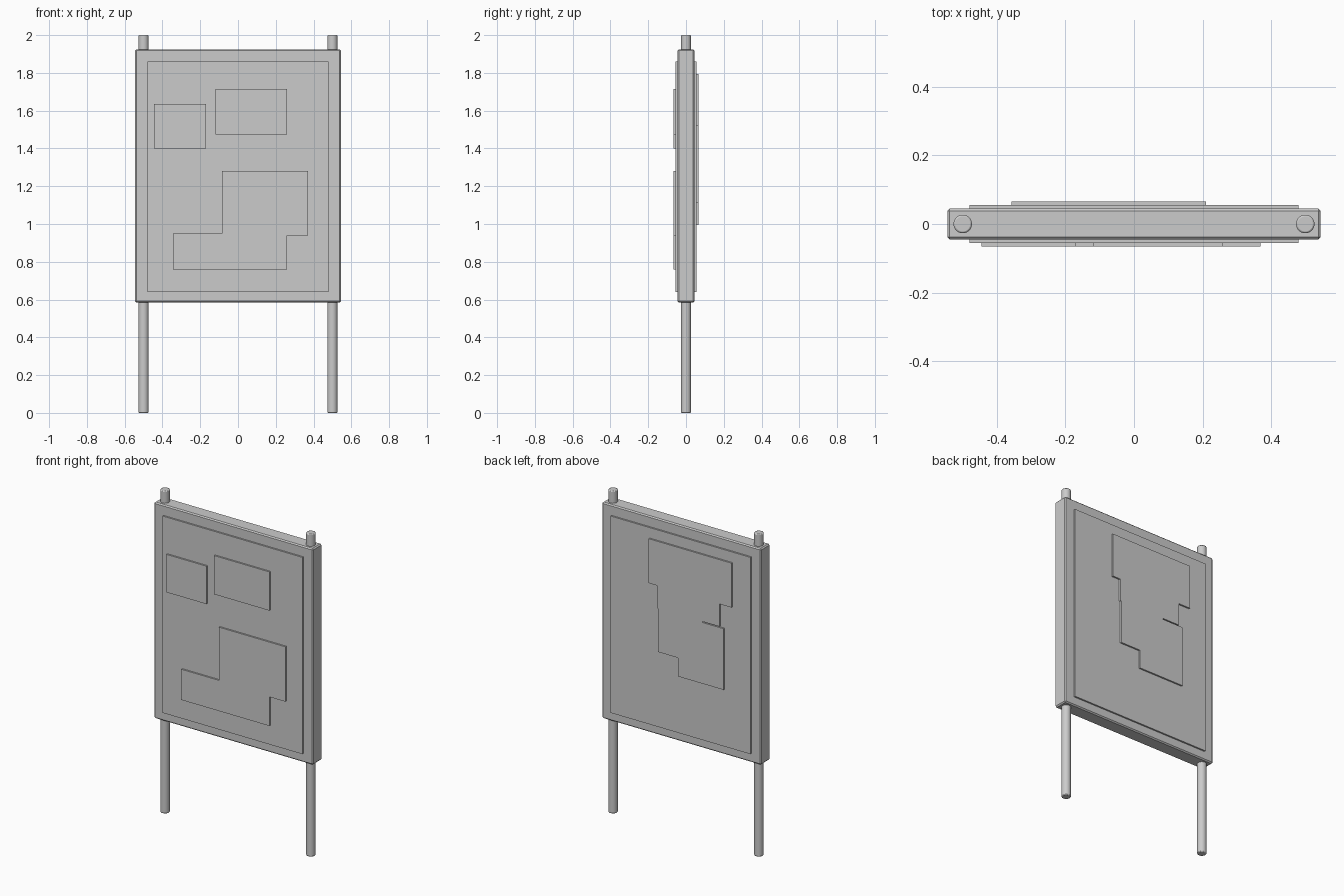
import bpy
import bmesh

if "Cube" in bpy.data.objects:
    bpy.data.objects.remove(bpy.data.objects["Cube"], do_unlink=True)

COLOUR = (0.6, 0.6, 0.6, 1.0)
grey = bpy.data.materials.new("plain grey")
grey.use_nodes = True
grey.diffuse_color = COLOUR
grey.node_tree.nodes["Principled BSDF"].inputs["Base Color"].default_value = COLOUR


def finish(obj, name, bevel=0.0, segments=1):
    obj.name = obj.data.name = name
    obj.data.materials.append(grey)
    if bevel:
        mod = obj.modifiers.new("Bevel", "BEVEL")
        mod.width = bevel
        mod.segments = segments
        mod.limit_method = "ANGLE"
        mod.angle_limit = 0.8
    return obj


def box(name, size, z, bevel=0.0):
    bpy.ops.mesh.primitive_cube_add(size=1, location=(0, 0, z))
    obj = bpy.context.object
    obj.scale = size
    bpy.ops.object.transform_apply(location=False, rotation=False, scale=True)
    return finish(obj, name, bevel)


def sheet(name, outline, side):
    """Thin notice cut to an outline of (x, z); side is -1 front, 1 back."""
    bm = bmesh.new()
    face = bm.faces.new([bm.verts.new((x, side * 0.052, z)) for x, z in outline])
    ext = bmesh.ops.extrude_face_region(bm, geom=[face])
    moved = [v for v in ext["geom"] if isinstance(v, bmesh.types.BMVert)]
    bmesh.ops.translate(bm, verts=moved, vec=(0, side * 0.013, 0))
    bmesh.ops.recalc_face_normals(bm, faces=bm.faces)
    mesh = bpy.data.meshes.new(name)
    bm.to_mesh(mesh)
    bm.free()
    obj = bpy.data.objects.new(name, mesh)
    bpy.context.collection.objects.link(obj)
    return finish(obj, name)


def rect(x0, x1, z0, z1):
    return [(x0, z0), (x1, z0), (x1, z1), (x0, z1)]


# Board and the raised panel on both of its faces
box("board", (1.09, 0.09, 1.34), 1.255, bevel=0.007)
box("raised_panel", (0.96, 0.11, 1.22), 1.25)

# Round posts running through the board
for name, x in (("left_post", 0.5), ("right_post", -0.5)):
    bpy.ops.mesh.primitive_cylinder_add(vertices=24, radius=0.027, depth=2, location=(x, 0, 1))
    finish(bpy.context.object, name, 0.005, 2)
    bpy.ops.object.shade_smooth_by_angle(angle=0.6)

# Notices on the front
sheet("front_small_notice", rect(-0.445, -0.17, 1.40, 1.635), -1)
sheet("front_wide_notice", rect(-0.12, 0.26, 1.475, 1.715), -1)
sheet("front_stepped_notice", [
    (-0.345, 0.76), (0.26, 0.76), (0.26, 0.94), (0.37, 0.94),
    (0.37, 1.28), (-0.085, 1.28), (-0.085, 0.95), (-0.345, 0.95)], -1)

# Overlapping notices on the back, as one stepped outline with a narrow slit
sheet("back_stepped_notice", [
    (0.21, 1.795), (0.21, 1.52), (0.155, 1.52), (0.155, 1.38),
    (0.148, 1.38), (0.148, 1.11), (0.01, 1.11), (0.01, 0.995),
    (-0.303, 0.995), (-0.303, 1.374), (-0.16, 1.374), (-0.16, 1.38),
    (-0.276, 1.38), (-0.276, 1.52), (-0.358, 1.52), (-0.358, 1.795)], 1)
